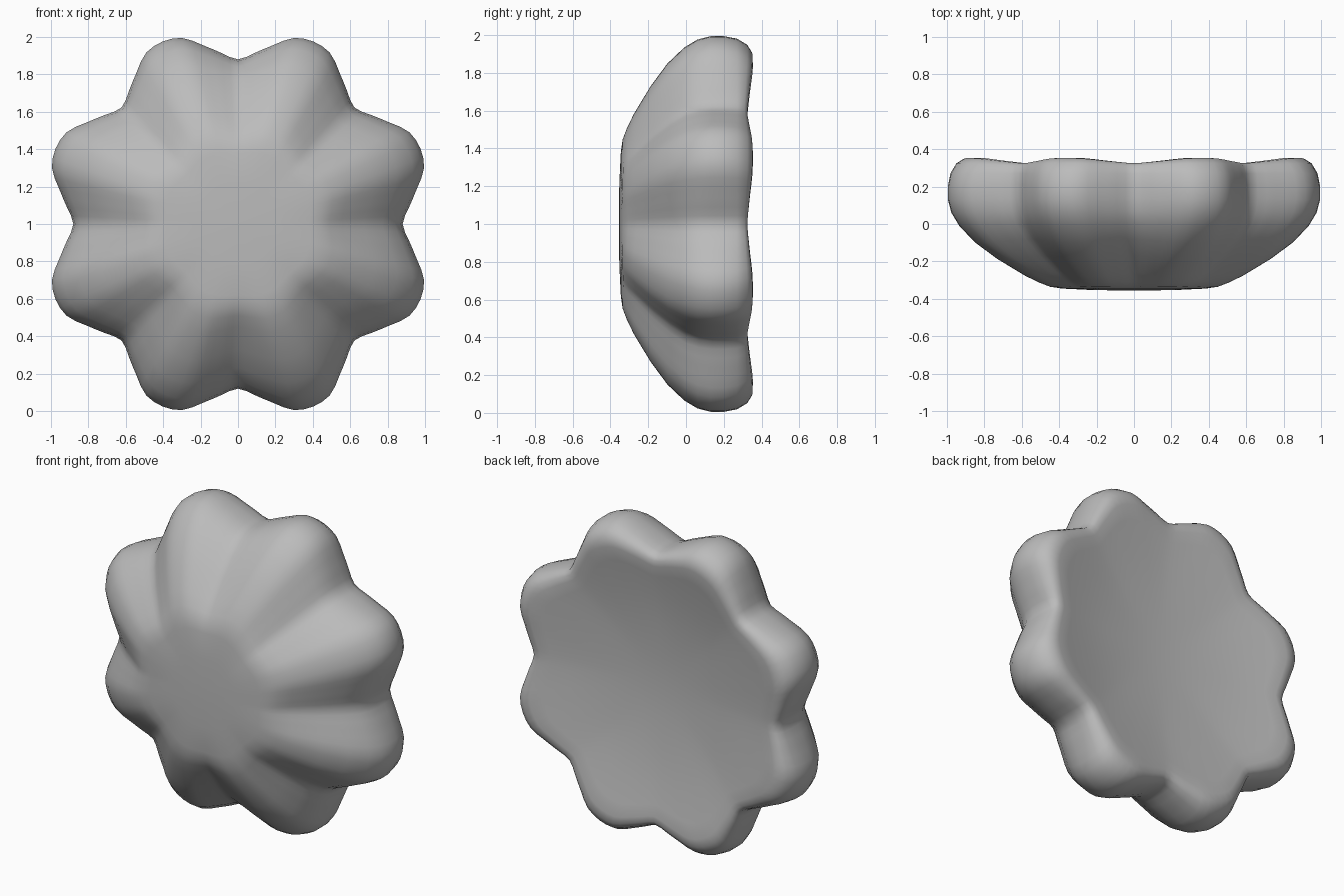
import bpy, bmesh, math

if "Cube" in bpy.data.objects:
    bpy.data.objects.remove(bpy.data.objects["Cube"])

N = 128  # steps around, 16 per lobe

# (radius at lobe, radius at valley, depth at lobe, depth at valley)
RINGS = [
    (0.22, 0.22, -0.353, -0.353), (0.40, 0.38, -0.345, -0.345),
    (0.47, 0.44, -0.336, -0.332), (0.53, 0.49, -0.315, -0.305),
    (0.61, 0.55, -0.28, -0.26), (0.77, 0.67, -0.19, -0.17),
    (0.90, 0.77, -0.10, -0.08), (0.99, 0.84, -0.01, 0.0),
    (1.035, 0.87, 0.06, 0.07), (1.055, 0.88, 0.13, 0.14),
    (1.055, 0.88, 0.20, 0.21), (1.04, 0.875, 0.27, 0.27),
    (1.005, 0.86, 0.325, 0.31), (0.96, 0.835, 0.352, 0.325),
    (0.91, 0.80, 0.354, 0.325), (0.82, 0.73, 0.335, 0.312),
    (0.65, 0.60, 0.30, 0.288), (0.42, 0.42, 0.265, 0.265),
    (0.20, 0.20, 0.247, 0.247),
]
# lobe outline: degrees from lobe centre -> 1 at tip, 0 in valley
SHAPE = [(0, 1), (4, 0.97), (7, 0.86), (10, 0.62), (15, 0.32), (20, 0.06), (22.5, 0)]


def lobe(a):
    d = abs((math.degrees(a) % 45) - 22.5)
    for (d0, s0), (d1, s1) in zip(SHAPE, SHAPE[1:]):
        if d <= d1:
            return s0 + (s1 - s0) * (d - d0) / (d1 - d0)
    return 0


# fluted dish body
bm = bmesh.new()
loops = []
for rl, rv, yl, yv in RINGS:
    loop = []
    for i in range(N):
        a = 2 * math.pi * i / N
        s = lobe(a)
        r, y = rv + (rl - rv) * s, yv + (yl - yv) * s
        loop.append(bm.verts.new((r * math.cos(a), y, 1 + r * math.sin(a))))
    loops.append(loop)
for p, q in zip(loops, loops[1:]):
    for i in range(N):
        j = (i + 1) % N
        bm.faces.new((p[i], p[j], q[j], q[i]))
# close front and back centres
for loop, y in ((loops[0], -0.356), (loops[-1], 0.24)):
    c = bm.verts.new((0, y, 1))
    for i in range(N):
        bm.faces.new((c, loop[i], loop[(i + 1) % N]))
bmesh.ops.recalc_face_normals(bm, faces=bm.faces)
for f in bm.faces:
    f.smooth = True
me = bpy.data.meshes.new("fluted_dish")
bm.to_mesh(me)
bm.free()
ob = bpy.data.objects.new("fluted_dish", me)
bpy.context.collection.objects.link(ob)

# single grey colour
mat = bpy.data.materials.new("grey")
mat.diffuse_color = (0.5, 0.5, 0.5, 1)
mat.use_nodes = True
mat.node_tree.nodes["Principled BSDF"].inputs["Base Color"].default_value = mat.diffuse_color
me.materials.append(mat)
